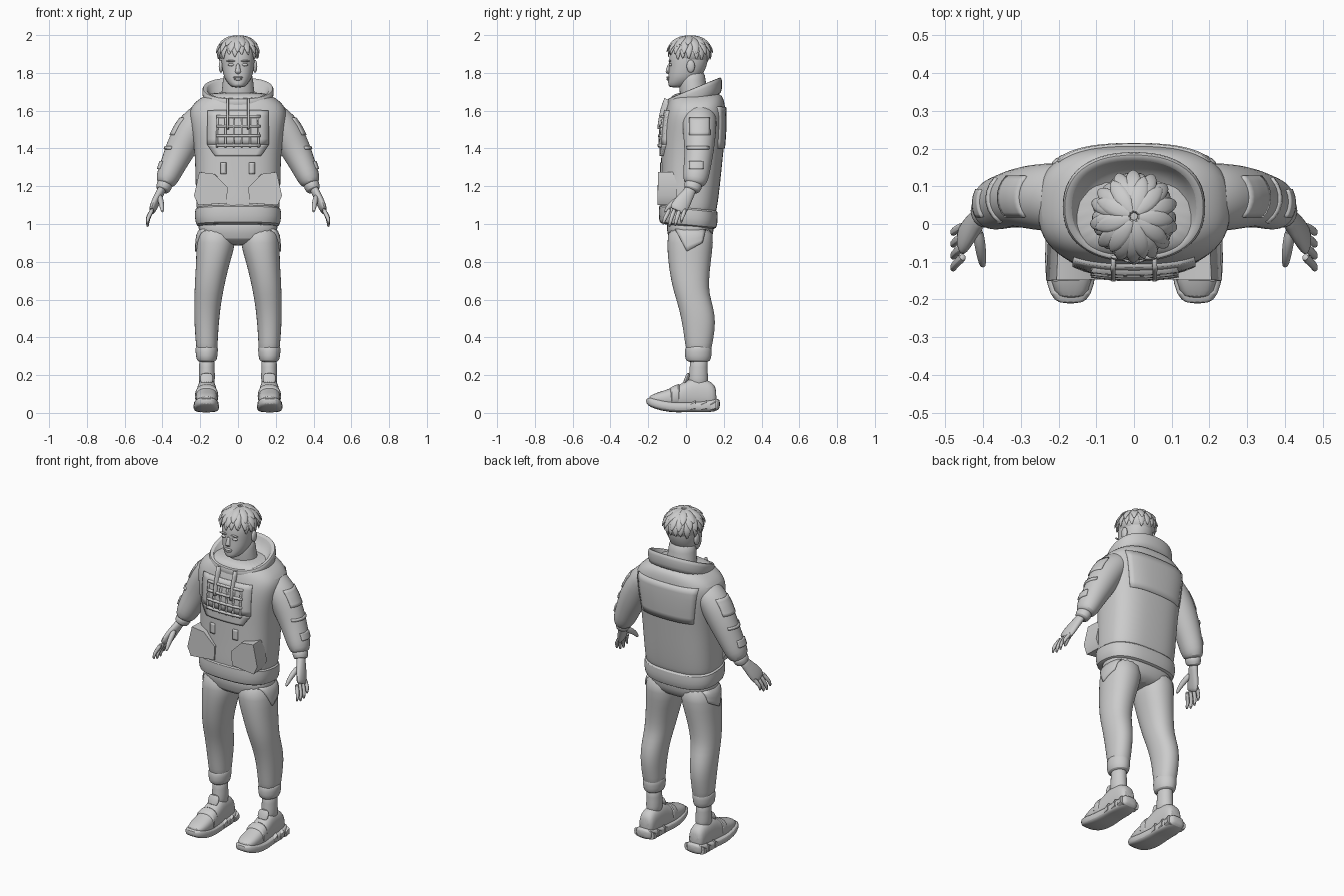
import bpy, bmesh, math, random
from mathutils import Vector
from mathutils.bvhtree import BVHTree

cube = bpy.data.objects.get("Cube")
if cube:
    bpy.data.objects.remove(cube)
random.seed(4)
X, Y, Z = Vector((1, 0, 0)), Vector((0, 1, 0)), Vector((0, 0, 1))

grey = bpy.data.materials.new("plain_grey")
grey.use_nodes = True
grey.diffuse_color = (0.6, 0.6, 0.6, 1)
grey.node_tree.nodes["Principled BSDF"].inputs["Base Color"].default_value = (0.6, 0.6, 0.6, 1)
parts = []


def finish(name, bm, mirror=False, sub=0, thick=0):
    bmesh.ops.recalc_face_normals(bm, faces=bm.faces)
    mesh = bpy.data.meshes.new(name)
    bm.to_mesh(mesh)
    bm.free()
    mesh.materials.append(grey)
    obj = bpy.data.objects.new(name, mesh)
    bpy.context.collection.objects.link(obj)
    if thick:
        solid = obj.modifiers.new("Thickness", 'SOLIDIFY')
        solid.thickness, solid.offset = thick, 0
    if sub:
        obj.modifiers.new("Smooth", 'SUBSURF').levels = sub
        obj.modifiers["Smooth"].render_levels = sub
    if mirror:
        obj.modifiers.new("Mirror", 'MIRROR')
    parts.append(obj)
    return obj


def loft(name, rings, ref=X, axis=None, n=16, power=2, mirror=False, sub=1):
    """Skin rings of (x, y, z, half width, half depth) along a path."""
    bm = bmesh.new()
    pts = [Vector(r[:3]) for r in rings]
    loops = []
    for i, (p, r) in enumerate(zip(pts, rings)):
        t = axis or pts[min(i + 1, len(pts) - 1)] - pts[max(i - 1, 0)]
        t = t.normalized()
        u = t.cross(ref).normalized()
        v = u.cross(t)
        loop = []
        for k in range(n):
            a = math.tau * k / n
            c, s = math.cos(a), math.sin(a)
            c = math.copysign(abs(c) ** (2 / power), c)
            s = math.copysign(abs(s) ** (2 / power), s)
            loop.append(bm.verts.new(p + u * c * r[3] + v * s * r[4]))
        loops.append(loop)
    for a, b in zip(loops, loops[1:]):
        for k in range(n):
            bm.faces.new((a[k], a[(k + 1) % n], b[(k + 1) % n], b[k]))
    bm.faces.new(loops[0])
    bm.faces.new(loops[-1])
    return finish(name, bm, mirror, sub)


def upright(name, rows, **kw):
    """Loft of level sections given as (z, x min, x max, y front, y back)."""
    rings = [((a + b) / 2, (f + k) / 2, z, (b - a) / 2, (k - f) / 2) for z, a, b, f, k in rows]
    return loft(name, rings, ref=Y, axis=Z, **kw)


def lengthwise(name, rows, x, **kw):
    """Loft of sections along y given as (y, z low, z high, half width)."""
    rings = [(x, y, (a + b) / 2, w, (b - a) / 2) for y, a, b, w in rows]
    return loft(name, rings, ref=Z, axis=Y, mirror=True, **kw)


def blob(name, centre, size, mirror=False):
    bm = bmesh.new()
    bmesh.ops.create_uvsphere(bm, u_segments=16, v_segments=10, radius=1)
    for v in bm.verts:
        v.co = Vector(centre) + Vector(a * b for a, b in zip(v.co, size))
    return finish(name, bm, mirror)


def surface(obj):
    bpy.context.view_layer.update()
    return BVHTree.FromObject(obj, bpy.context.evaluated_depsgraph_get())


def patch(name, tree, corners, look, thick=0.02, mirror=False, nu=8, nv=6):
    """Cloth plate laid on a surface; corners run round a quad in the view plane."""
    bm = bmesh.new()
    c = [Vector(p) for p in corners]
    rows = []
    for j in range(nv + 1):
        row = []
        for i in range(nu + 1):
            a, b = c[0].lerp(c[1], i / nu), c[3].lerp(c[2], i / nu)
            h, z = a.lerp(b, j / nv)
            start = Vector((h, 0, z)) if look.y else Vector((0, h, z))
            hit = tree.ray_cast(start - look * 2, look)[0]
            row.append(bm.verts.new(hit) if hit else None)
        rows.append(row)
    for a, b in zip(rows, rows[1:]):
        for i in range(nu):
            quad = (a[i], a[i + 1], b[i + 1], b[i])
            if all(quad):
                bm.faces.new(quad)
    return finish(name, bm, mirror, 0, thick)


def rect(a, b, low, high):
    return [(a, low), (b, low), (b, high), (a, high)]


# Hoodie body, hem and collar
torso = upright("hoodie_body", [
    (1.03, -.21, .21, -.13, .15), (1.08, -.222, .222, -.14, .165), (1.2, -.225, .225, -.135, .18),
    (1.35, -.228, .228, -.132, .195), (1.46, -.24, .24, -.13, .207), (1.56, -.26, .26, -.118, .21),
    (1.62, -.255, .255, -.103, .208), (1.67, -.2, .2, -.085, .2), (1.7, -.13, .13, -.05, .17)],
    n=28, power=2.7, sub=2)
loft("hoodie_hem", [(0, .01, .985, .2, .135), (0, .01, .99, .222, .152), (0, .012, 1.03, .23, .158),
                    (0, .012, 1.085, .229, .158), (0, .012, 1.095, .215, .145)],
     ref=Y, axis=Vector((0, .1, 1)), n=28, power=2.7)
loft("hood_collar", [(0, .05, 1.62, .18, .15), (0, .05, 1.66, .185, .152), (0, .045, 1.70, .192, .16),
                     (0, .043, 1.722, .188, .154), (0, .043, 1.72, .165, .135), (0, .043, 1.68, .15, .122),
                     (0, .04, 1.66, .11, .09)], ref=Y, axis=Vector((0, -.41, 1)), n=28, power=2.3)

# Sleeves and cuffs
sleeve = loft("sleeve", [
    (.12, .07, 1.60, .08, .06), (.2, .07, 1.565, .095, .085), (.262, .072, 1.48, .088, .088),
    (.31, .07, 1.385, .078, .08), (.345, .06, 1.31, .073, .068), (.372, .052, 1.25, .07, .063),
    (.385, .045, 1.215, .058, .05), (.388, .043, 1.205, .04, .035)], mirror=True, n=20)
loft("wrist_band", [(.382, .043, 1.222, .045, .04), (.39, .038, 1.205, .05, .044),
                    (.4, .03, 1.18, .044, .038), (.402, .028, 1.175, .03, .028)], mirror=True)

# Hands with four fingers and a thumb
loft("palm", [(.395, .035, 1.2, .03, .024), (.412, .015, 1.165, .032, .022), (.435, -.015, 1.12, .045, .022),
              (.452, -.04, 1.08, .048, .019), (.458, -.047, 1.065, .04, .014)], mirror=True)
for i in range(4):
    y0, y1 = -.085 + i * .027, -.122 + i * .032
    drop = (.012, 0, .004, .022)[i]
    loft("finger", [(.45, y0, 1.085, .013, .013), (.467, y0 * .6 + y1 * .4, 1.05, .012, .012),
                    (.48, y0 * .2 + y1 * .8, 1.015 + drop, .011, .011),
                    (.478, y1, .982 + drop, .007, .007)], mirror=True, n=8)
loft("thumb", [(.415, -.01, 1.15, .016, .016), (.408, -.055, 1.12, .019, .016),
               (.403, -.09, 1.095, .014, .013), (.4, -.115, 1.06, .008, .008)], mirror=True, n=10)

# Trousers with gathered cuffs
upright("trouser_seat", [(1.06, -.2, .2, -.1, .15), (.98, -.216, .216, -.105, .15),
                         (.92, -.2, .2, -.095, .14), (.885, -.1, .1, -.05, .1)], n=24, power=2.5)
leg = upright("trouser_leg", [
    (1.0, .02, .212, -.095, .145), (.9, .008, .222, -.102, .146), (.8, .042, .222, -.096, .132),
    (.7, .066, .229, -.08, .122), (.63, .08, .231, -.062, .124), (.56, .092, .233, -.04, .146),
    (.48, .1, .232, -.022, .158), (.4, .106, .226, -.01, .147), (.34, .108, .222, -.002, .136),
    (.31, .115, .212, .01, .126)], mirror=True, n=20, power=2.2)
upright("trouser_cuff", [(.36, .112, .22, .002, .13), (.345, .104, .227, -.006, .138),
                         (.3, .108, .224, -.008, .136), (.275, .113, .218, 0, .13),
                         (.268, .13, .2, .02, .11)], mirror=True, n=20)

# Ankles and trainers
upright("ankle_sock", [(.3, .122, .208, .018, .118), (.24, .124, .206, .02, .114),
                       (.19, .12, .21, .012, .118), (.12, .125, .205, .01, .12)], mirror=True)
lengthwise("shoe_sole", [
    (-.212, .05, .075, .03), (-.19, .03, .085, .056), (-.13, .01, .068, .07), (-.05, 0, .056, .068),
    (.03, .006, .058, .062), (.07, .003, .06, .062), (.13, .003, .07, .06), (.17, .012, .078, .05),
    (.18, .03, .065, .03)], .168, power=3.5)
lengthwise("shoe_upper", [
    (-.2, .055, .088, .035), (-.155, .04, .108, .057), (-.08, .02, .13, .06), (-.02, .02, .158, .056),
    (.03, .02, .19, .053), (.09, .02, .182, .05), (.14, .02, .165, .048), (.162, .03, .13, .036)],
    .166, power=2.5)
lengthwise("shoe_strap", [(-.085, .03, .13, .05), (-.08, .03, .139, .065), (-.035, .03, .158, .062),
                          (-.03, .03, .148, .05)], .166, power=2.5)
loft("shoe_tongue", [(.166, -.01, .15, .035, .012), (.166, .008, .19, .036, .012),
                     (.166, .014, .212, .028, .008)], ref=Y, mirror=True)
for y in (.02, .08, .13):
    lengthwise("sole_rib", [(y, .01, .05, .064), (y + .03, .014, .068, .066)], .168, power=4, sub=0)

# Chest panel, webbing grid, drawstrings and straps
body = surface(torso)
patch("chest_panel", body, [(-.12, 1.36), (.12, 1.36), (.16, 1.42), (-.16, 1.42)], Y)
patch("chest_panel_top", body, rect(-.16, .16, 1.42, 1.6), Y)
for i in range(4):
    z = 1.41 + i * .05
    patch("webbing_row", body, rect(-.11, .115, z, z + .012), Y, .044, nv=1)
for i in range(6):
    x = -.112 + i * .0425
    patch("webbing_column", body, rect(x, x + .009, 1.405, 1.565), Y, .036, nu=1)
for x in (-.06, .048):
    patch("drawstring", body, rect(x, x + .012, 1.5, 1.655), Y, .06, nu=1)
    patch("lower_strap", body, rect(x * 1.4 - .008, x * 1.4 + .022, 1.265, 1.325), Y, .016, nu=2)
patch("back_yoke", body, [(-.17, 1.4), (.17, 1.4), (.2, 1.62), (-.2, 1.62)], -Y, .014, nu=14)

# Front pouches that flare away from the hips
bm = bmesh.new()
outline = [(.06, 1.11), (.21, 1.1), (.233, 1.15), (.205, 1.275), (.125, 1.265), (.055, 1.195)]
depth = (-.142, -.152, -.15, -.148, -.148, -.145)
front = [bm.verts.new((x, y, z)) for (x, z), y in zip(outline, depth)]
back = [bm.verts.new((x * .98, -.05, z)) for x, z in outline]
bm.faces.new(front)
bm.faces.new(back)
for k in range(6):
    m = (k + 1) % 6
    bm.faces.new((front[k], front[m], back[m], back[k]))
finish("front_pouch", bm, True)

# Sleeve pocket, sleeve straps and thigh pocket
arm = surface(sleeve)
patch("sleeve_flap", arm, rect(.02, .125, 1.47, 1.56), -X, .012, True)
patch("sleeve_strap", arm, rect(-.01, .12, 1.395, 1.41), -X, .014, True, nv=1)
patch("forearm_tab", arm, rect(.02, .09, 1.29, 1.33), -X, .016, True)
patch("thigh_pocket", surface(leg), [(.005, .855), (.085, .9), (.11, 1.0), (-.07, 1.0)], -X, .016, True)

# Neck and head
upright("neck", [(1.62, -.1, .1, -.03, .13), (1.7, -.088, .088, -.035, .115),
                 (1.76, -.082, .082, -.04, .105), (1.82, -.075, .075, -.03, .1)])
upright("head", [(1.722, -.028, .028, -.085, -.02), (1.735, -.045, .045, -.096, .02),
                 (1.765, -.07, .07, -.095, .07), (1.8, -.081, .081, -.094, .095),
                 (1.84, -.087, .087, -.09, .112), (1.88, -.09, .09, -.092, .12),
                 (1.93, -.085, .085, -.08, .115), (1.965, -.055, .055, -.05, .085)], n=20, power=2.2)
loft("nose", [(0, -.084, 1.852, .009, .008), (0, -.094, 1.825, .011, .01),
              (0, -.1, 1.805, .018, .012), (0, -.092, 1.795, .013, .006)], ref=Y, n=10)
blob("upper_lip", (0, -.095, 1.776), (.026, .009, .006))
blob("lower_lip", (0, -.095, 1.767), (.021, .009, .007))
blob("eye", (.036, -.082, 1.843), (.017, .009, .008), True)
blob("eyebrow", (.038, -.087, 1.863), (.024, .007, .005), True)
blob("ear", (.09, .025, 1.835), (.012, .022, .034), True)

# Layered hair locks fanning out from the crown
blob("hair_cap", (0, .026, 1.908), (.1, .106, .08))
crown = Vector((0, .02, 1.902))
for layer, (count, reach, grow) in enumerate(((18, 1.95, 1.0), (14, 1.5, 1.06), (9, 1.05, 1.08))):
    for k in range(count):
        a = math.tau * (k + .5 * layer) / count + random.uniform(-.1, .1)
        face = max(0, -math.sin(a))
        end = reach * random.uniform(.93, 1.07) - .28 * face * (layer == 0)
        rings = []
        for f, w in ((0, .012), (.25, .024), (.5, .028), (.75, .022), (.93, .01), (1, .002)):
            p = end * f + .06
            out = Vector((math.sin(p) * math.cos(a), math.sin(p) * math.sin(a), math.cos(p)))
            swell = grow + .04 * f ** 3
            pos = crown + Vector((out.x * .106, out.y * .111, out.z * .086)) * swell
            rings.append((*pos, w, w * .32 + .001))
        loft("hair_lock", rings, ref=Vector((math.cos(a), math.sin(a), 1.0)), n=6)

# Smooth shading with crisp creases
bpy.ops.object.select_all(action='DESELECT')
for obj in parts:
    obj.select_set(True)
bpy.context.view_layer.objects.active = parts[0]
bpy.ops.object.shade_smooth_by_angle(angle=math.radians(40))
